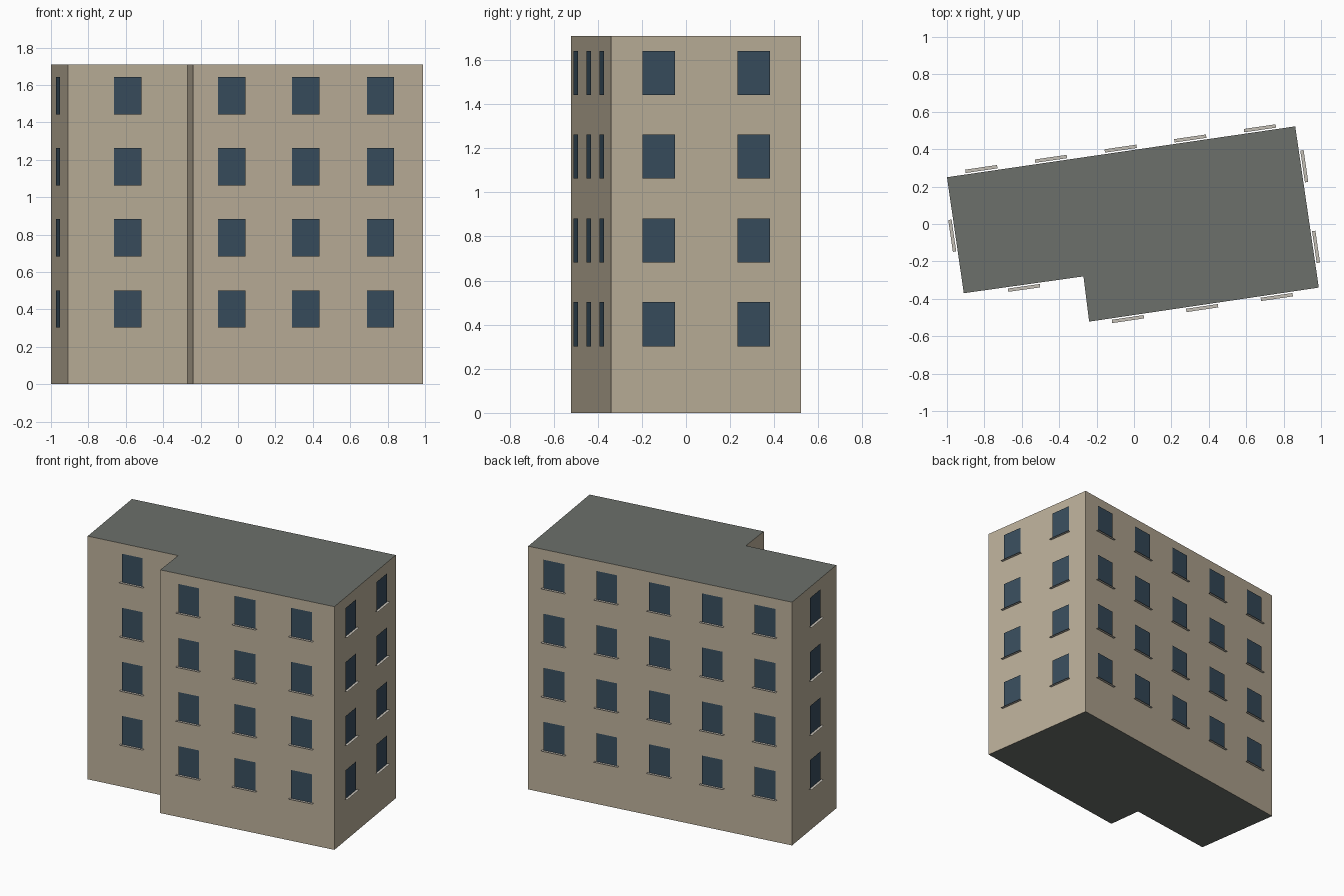
import bpy, bmesh
from mathutils import Vector

if "Cube" in bpy.data.objects:
    bpy.data.objects.remove(bpy.data.objects["Cube"])

HEIGHT = 1.71
FLOORS, FLOOR_STEP, FIRST_SILL = 4, 0.38, 0.302
WIN_W, WIN_H, GAP = 0.148, 0.20, 0.008
SILL_W, SILL_D = 0.172, 0.018


def material(name, rgb):
    m = bpy.data.materials.new(name)
    m.diffuse_color = (*rgb, 1)
    m.use_nodes = True
    m.node_tree.nodes["Principled BSDF"].inputs["Base Color"].default_value = m.diffuse_color
    return m


WALL = material("wall_plaster", (0.50, 0.43, 0.32))
ROOF = material("roof_grey", (0.15, 0.16, 0.145))
GLASS = material("window_glass", (0.04, 0.075, 0.11))
SILL = material("sill_stone", (0.56, 0.53, 0.47))


def add_object(name, bm, *mats):
    mesh = bpy.data.meshes.new(name)
    bm.to_mesh(mesh)
    bm.free()
    for m in mats:
        mesh.materials.append(m)
    obj = bpy.data.objects.new(name, mesh)
    bpy.context.collection.objects.link(obj)
    return obj


# L-shaped footprint, counter-clockwise, with window positions along each wall
footprint = [
    ((-0.91, -0.37), [0.5]),                   # front, set back
    ((-0.27, -0.28), []),                      # step
    ((-0.24, -0.522), [0.167, 0.49, 0.815]),   # front, main
    ((0.988, -0.34), [0.25, 0.75]),            # right
    ((0.862, 0.522), [0.1, 0.3, 0.5, 0.7, 0.9]),  # back
    ((-1.0, 0.25), [0.5]),                     # left
]
points = [Vector((*p, 0)) for p, _ in footprint]

# Building body: extruded footprint, grey roof and underside
bm = bmesh.new()
base = bm.faces.new([bm.verts.new(p) for p in points])
top = bmesh.ops.extrude_face_region(bm, geom=[base], use_keep_orig=True)
bmesh.ops.translate(bm, vec=(0, 0, HEIGHT),
                    verts=[v for v in top["geom"] if isinstance(v, bmesh.types.BMVert)])
bmesh.ops.recalc_face_normals(bm, faces=bm.faces)
for f in bm.faces:
    f.material_index = 1 if abs(f.normal.z) > 0.5 else 0
add_object("building_body", bm, WALL, ROOF)


def quad(bm, origin, a, b):
    bm.faces.new([bm.verts.new(v) for v in (origin, origin + a, origin + a + b, origin + b)])


# Window panes just off the wall, each with a thin flat sill
panes, sills = bmesh.new(), bmesh.new()
up = Vector((0, 0, 1))
for i, (_, fractions) in enumerate(footprint):
    start, end = points[i], points[(i + 1) % len(points)]
    along = (end - start).normalized()
    out = along.cross(up)
    for t in fractions:
        for floor in range(FLOORS):
            c = start.lerp(end, t) + out * GAP + up * (FIRST_SILL + floor * FLOOR_STEP)
            quad(panes, c - along * WIN_W / 2, along * WIN_W, up * WIN_H)
            quad(sills, c - along * SILL_W / 2 + out * SILL_D, along * SILL_W, -out * SILL_D)
add_object("window_panes", panes, GLASS)
add_object("window_sills", sills, SILL)
